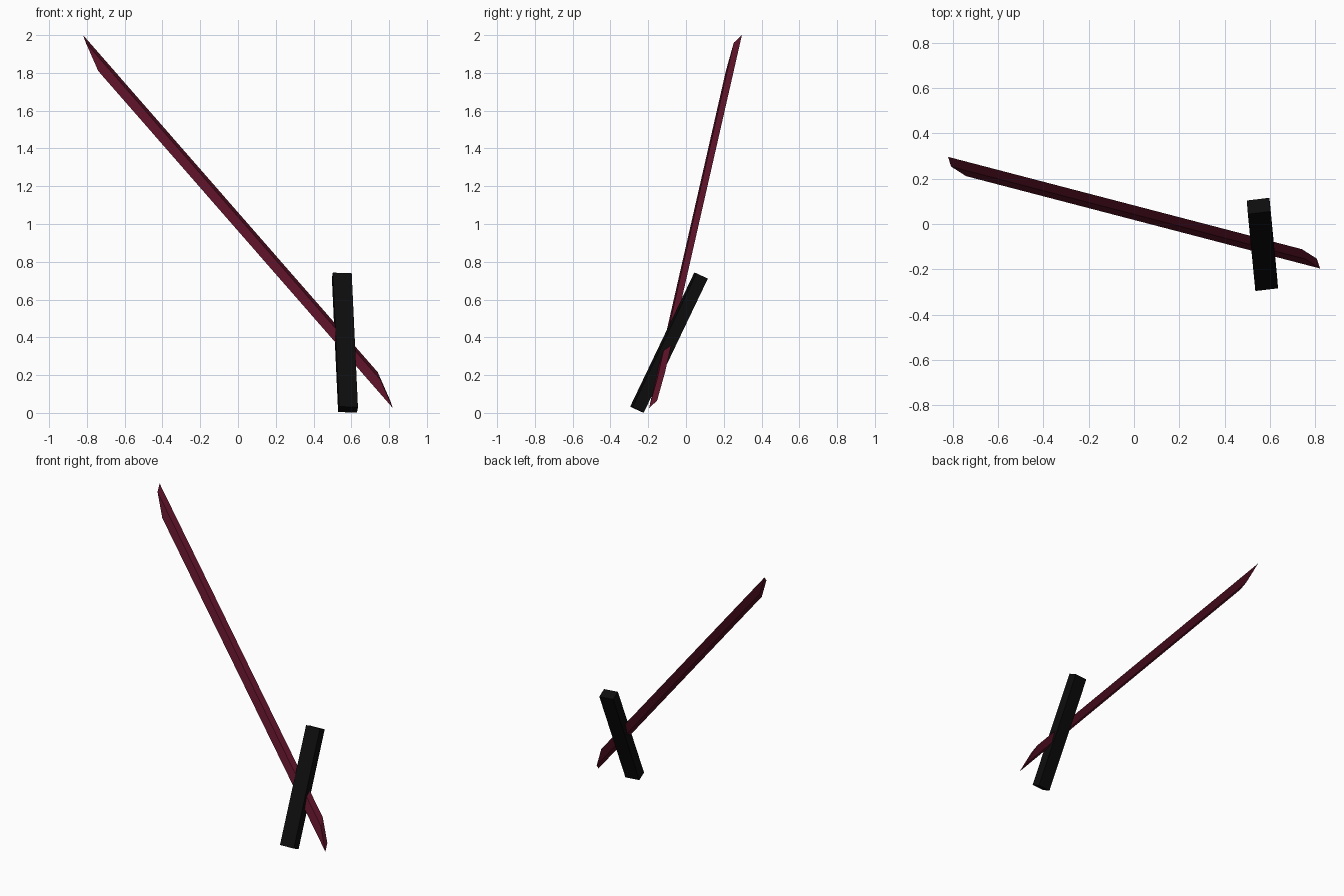
import bpy, bmesh
from mathutils import Matrix, Vector

if "Cube" in bpy.data.objects:
    bpy.data.objects.remove(bpy.data.objects["Cube"])


def material(name, rgb):
    m = bpy.data.materials.new(name)
    m.diffuse_color = (*rgb, 1)
    m.use_nodes = True
    m.node_tree.nodes["Principled BSDF"].inputs["Base Color"].default_value = m.diffuse_color
    return m


def slanted_bar(name, centre, length, width, depth, mat):
    """Cube mapped onto three edge vectors around a centre."""
    frame = Matrix((length, width, depth)).transposed().to_4x4()
    bm = bmesh.new()
    bmesh.ops.create_cube(bm, size=1)
    bm.transform(Matrix.Translation(Vector(centre)) @ frame)
    bmesh.ops.recalc_face_normals(bm, faces=bm.faces)
    mesh = bpy.data.meshes.new(name)
    bm.to_mesh(mesh)
    bm.free()
    mesh.materials.append(mat)
    obj = bpy.data.objects.new(name, mesh)
    bpy.context.collection.objects.link(obj)
    return obj


# Long thin shaft: diamond section with skewed, pointed ends
slanted_bar("blade", (0, 0.05, 1.0125),
            (1.56, -0.407, -1.785), (0.014, -0.043, -0.04), (0.066, -0.042, -0.15),
            material("dark_red", (0.1, 0.006, 0.02)))

# Crossing block near the lower end
slanted_bar("crossguard", (0.566, -0.09, 0.372),
            (0.033, -0.339, -0.709), (0.1, 0.012, -0.003), (-0.005, 0.06, -0.029),
            material("black", (0.004, 0.004, 0.004)))
